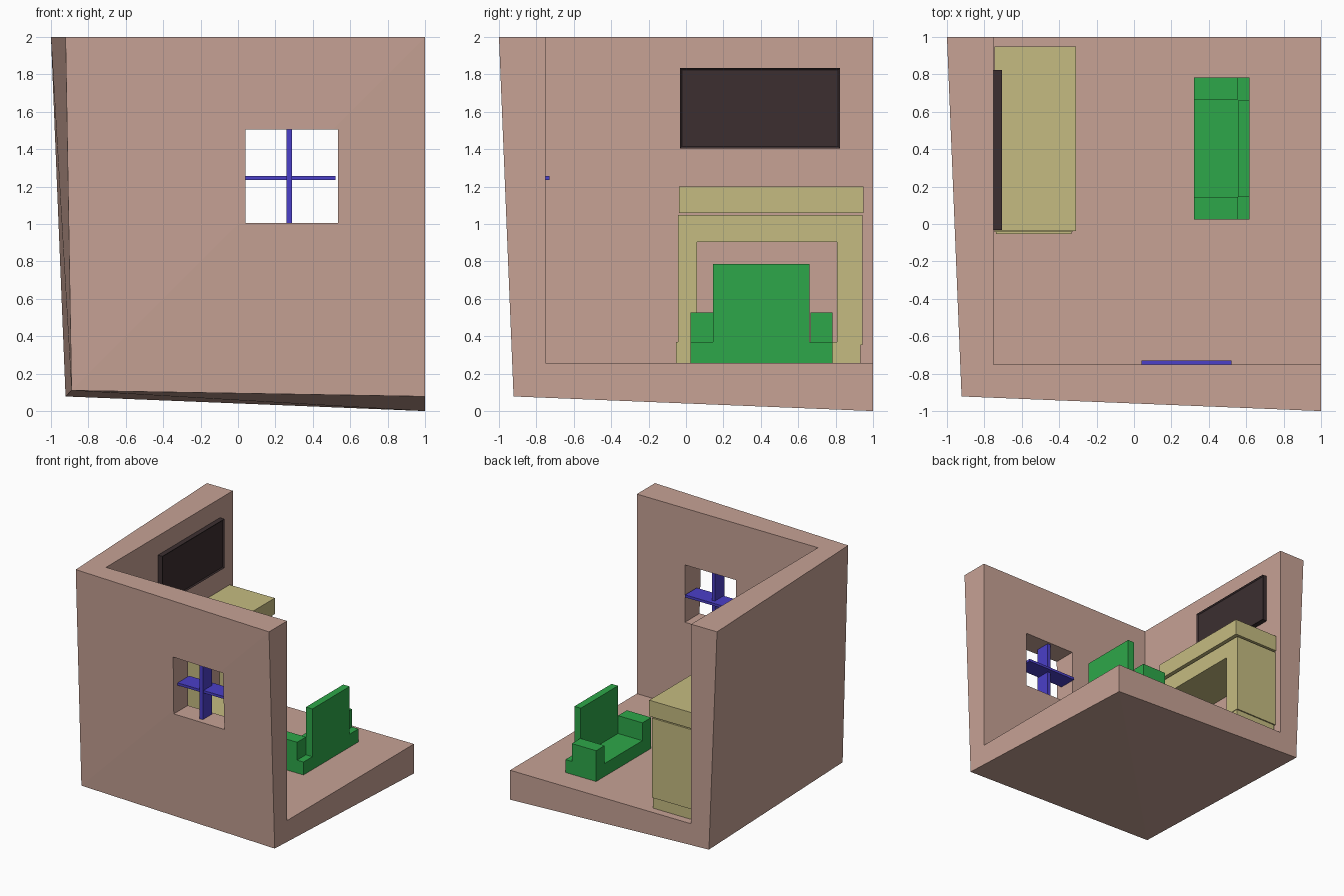
import bpy, bmesh
from mathutils import Vector

if "Cube" in bpy.data.objects:
    bpy.data.objects.remove(bpy.data.objects["Cube"])


def material(name, rgb):
    m = bpy.data.materials.new(name)
    m.diffuse_color = (*rgb, 1)
    m.use_nodes = True
    m.node_tree.nodes["Principled BSDF"].inputs["Base Color"].default_value = m.diffuse_color
    return m


PINK = material("plaster", (0.57, 0.36, 0.30))
OLIVE = material("stone", (0.56, 0.50, 0.22))
GREEN = material("fabric", (0.027, 0.39, 0.067))
BLACK = material("dark_screen", (0.045, 0.028, 0.03))
BLUE = material("window_paint", (0.07, 0.05, 0.58))


def finish(bm, name, mat):
    bmesh.ops.recalc_face_normals(bm, faces=bm.faces)
    mesh = bpy.data.meshes.new(name)
    bm.to_mesh(mesh)
    bm.free()
    ob = bpy.data.objects.new(name, mesh)
    bpy.context.collection.objects.link(ob)
    if mat:
        mesh.materials.append(mat)
    return ob


def box(name, x, y, z, mat=None):
    """Box given as (min, max) along each axis."""
    bm = bmesh.new()
    bmesh.ops.create_cube(bm, size=1)
    for v in bm.verts:
        v.co = Vector([(r[0] + r[1]) / 2 + c * (r[1] - r[0]) for r, c in zip((x, y, z), v.co)])
    return finish(bm, name, mat)


def cut(ob, x, y, z):
    cutter = box("cutter", x, y, z)
    cutter.hide_render = True
    mod = ob.modifiers.new("cut", 'BOOLEAN')
    mod.operation = 'DIFFERENCE'
    mod.solver = 'EXACT'
    mod.object = cutter
    bpy.context.view_layer.objects.active = ob
    bpy.ops.object.modifier_apply(modifier=mod.name)
    bpy.data.objects.remove(cutter)


# room shell: a cube whose three outer sides taper toward the low front-left corner
bm = bmesh.new()
bmesh.ops.create_cube(bm, size=2)
SHIFT = {0: 0, 1: 0, 2: 0.078, 3: 0.11}
corners = {}
for v in bm.verts:
    lows = [v.co.x < 0, v.co.y < 0, v.co.z < 0]
    corners[tuple(lows)] = v
    s = SHIFT[sum(lows)]
    v.co = Vector([c + s if low else c for c, low in zip(v.co, lows)]) + Vector((0, 0, 1))
inner = corners[(True, True, True)]
for k in ((True, False, False), (False, True, False), (False, False, True)):
    bmesh.ops.connect_verts(bm, verts=[inner, corners[k]])
room = finish(bm, "room_shell", PINK)
cut(room, (-0.75, 1.5), (-0.75, 1.5), (0.257, 2.5))
cut(room, (0.04, 0.535), (-1.5, -0.5), (1.005, 1.505))

# window bars
box("window_bar_vertical", (0.26, 0.29), (-0.90, -0.77), (1.005, 1.505), BLUE)
box("window_bar_horizontal", (0.04, 0.52), (-0.89, -0.73), (1.234, 1.256), BLUE)

# wall screen with a shallow recessed panel
tv = box("wall_screen", (-0.75, -0.707), (-0.033, 0.823), (1.405, 1.833), BLACK)
bm = bmesh.new()
bm.from_mesh(tv.data)
front = max(bm.faces, key=lambda f: f.calc_center_median().x)
bmesh.ops.inset_individual(bm, faces=[front], thickness=0.015, depth=-0.01)
bm.to_mesh(tv.data)
bm.free()

# fireplace: base slab, arched surround, mantel
box("fireplace_base", (-0.737, -0.335), (-0.053, 0.932), (0.257, 0.37), OLIVE)
surround = box("fireplace_surround", (-0.745, -0.33), (-0.043, 0.943), (0.352, 1.047), OLIVE)
cut(surround, (-1, 0), (0.06, 0.806), (0.2, 0.905))
box("fireplace_mantel", (-0.745, -0.31), (-0.037, 0.95), (1.06, 1.2), OLIVE)

# armchair
box("chair_seat", (0.32, 0.617), (0.023, 0.783), (0.257, 0.37), GREEN)
box("chair_back", (0.555, 0.617), (0.145, 0.66), (0.37, 0.787), GREEN)
for side, y in (("front", (0.023, 0.145)), ("rear", (0.665, 0.783))):
    box("chair_arm_" + side, (0.32, 0.555), y, (0.37, 0.526), GREEN)
